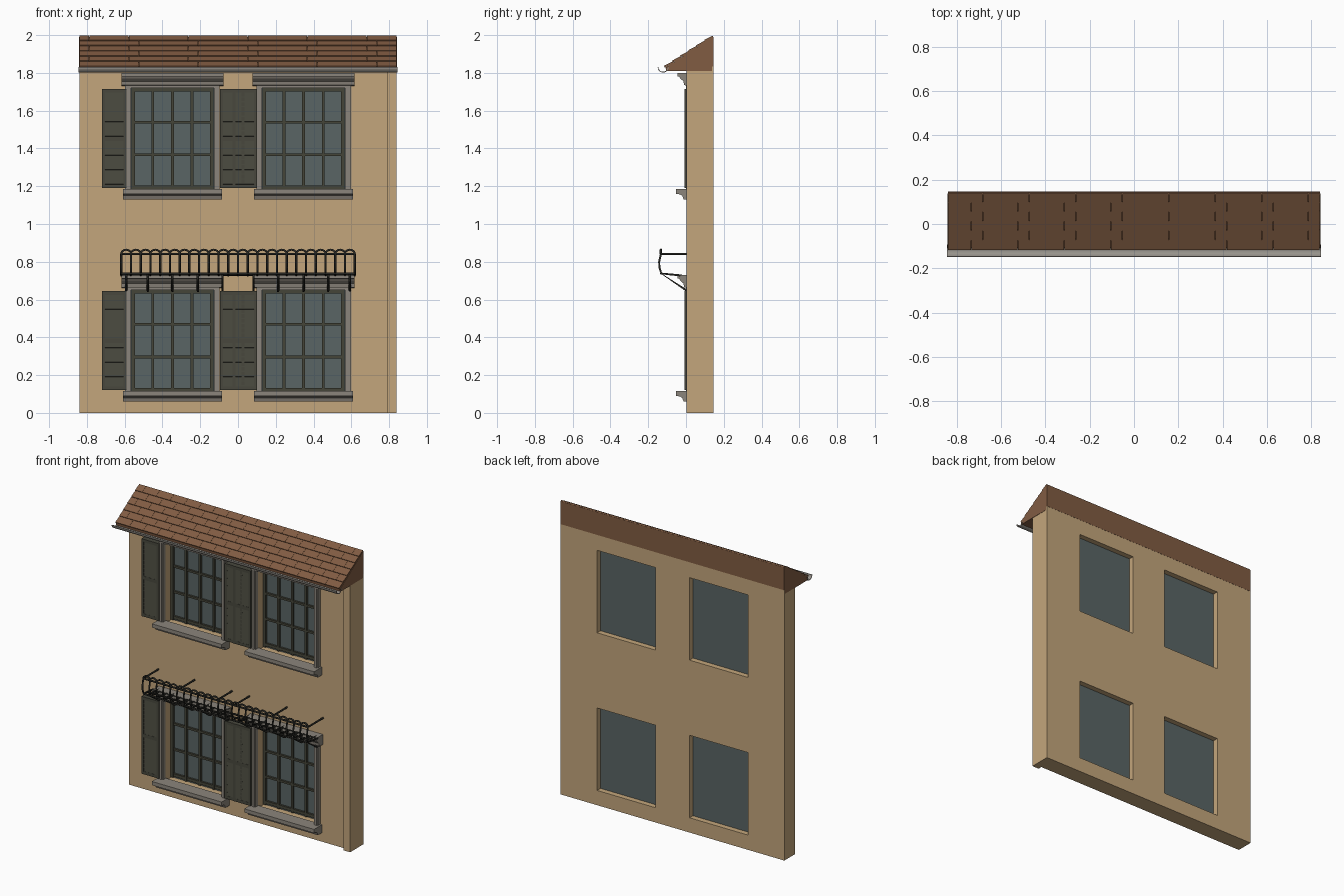
import bpy, bmesh, math
from mathutils import Matrix, Vector

cube = bpy.data.objects.get("Cube")
if cube:
    bpy.data.objects.remove(cube, do_unlink=True)


def material(name, rgb):
    m = bpy.data.materials.new(name)
    m.use_nodes = True
    m.diffuse_color = (*rgb, 1)
    m.node_tree.nodes["Principled BSDF"].inputs["Base Color"].default_value = (*rgb, 1)
    return m


PLASTER = material("tan plaster", (0.55, 0.38, 0.20))
STONE = material("grey stone", (0.26, 0.235, 0.20))
METAL = material("pale grey metal", (0.31, 0.29, 0.26))
TILE = material("brown clay", (0.22, 0.107, 0.055))
GLASS = material("grey glass", (0.10, 0.13, 0.13))
SHUTTER = material("olive shutter paint", (0.065, 0.064, 0.047))
FRAME = material("dark olive paint", (0.06, 0.059, 0.04))
IRON = material("black iron", (0.022, 0.022, 0.018))


def finish(name, bm, mat):
    bmesh.ops.recalc_face_normals(bm, faces=bm.faces)
    me = bpy.data.meshes.new(name)
    bm.to_mesh(me)
    bm.free()
    me.materials.append(mat)
    ob = bpy.data.objects.new(name, me)
    bpy.context.collection.objects.link(ob)


def box(bm, x0, x1, y0, y1, z0, z1, tilt=0):
    """Box between limits, optionally tilted about its own x axis."""
    place = Matrix.Translation(((x0 + x1) / 2, (y0 + y1) / 2, (z0 + z1) / 2))
    size = Matrix.Diagonal((x1 - x0, y1 - y0, z1 - z0, 1))
    bmesh.ops.create_cube(bm, size=1, matrix=place @ Matrix.Rotation(tilt, 4, 'X') @ size)


def extrude_faces(bm, faces, offset):
    ret = bmesh.ops.extrude_face_region(bm, geom=faces, use_keep_orig=True)
    verts = [g for g in ret["geom"] if isinstance(g, bmesh.types.BMVert)]
    bmesh.ops.translate(bm, verts=verts, vec=offset)


def moulding(bm, profile, x0, x1, z=0):
    """Extrude a (y, z) profile along x."""
    face = bm.faces.new([bm.verts.new((x0, py, pz + z)) for py, pz in profile])
    extrude_faces(bm, [face], (x1 - x0, 0, 0))


def rods(name, paths, radius):
    """Round iron bars along point lists, turned into one mesh."""
    cu = bpy.data.curves.new(name, 'CURVE')
    cu.dimensions = '3D'
    cu.bevel_depth = radius
    cu.bevel_resolution = 1
    cu.use_fill_caps = True
    for pts in paths:
        sp = cu.splines.new('POLY')
        sp.points.add(len(pts) - 1)
        for p, co in zip(sp.points, pts):
            p.co = (*co, 1)
    tmp = bpy.data.objects.new(name + "_path", cu)
    bpy.context.collection.objects.link(tmp)
    deps = bpy.context.evaluated_depsgraph_get()
    me = bpy.data.meshes.new_from_object(tmp.evaluated_get(deps))
    bpy.data.objects.remove(tmp, do_unlink=True)
    me.name = name
    me.materials.clear()
    me.materials.append(IRON)
    bpy.context.collection.objects.link(bpy.data.objects.new(name, me))


HALF = 0.84           # half width of the house
FRONT, BACK = 0.03, 0.145
CX = 0.347            # window centre, mirrored
OPEN = 0.219          # half width of an opening
FLOORS = {"lower": 0.0, "upper": 1.07}
SILL, HEAD = 0.115, 0.65

# Wall with four openings
xs = [-HALF, -CX - OPEN, -CX + OPEN, CX - OPEN, CX + OPEN, HALF]
zs = [0, 0.1, 0.66, 1.17, 1.73, 1.835]
bm = bmesh.new()
grid = [[bm.verts.new((x, FRONT, z)) for z in zs] for x in xs]
cells = []
for i in range(5):
    for j in range(5):
        if not (i % 2 and j % 2):
            cells.append(bm.faces.new((grid[i][j], grid[i + 1][j],
                                       grid[i + 1][j + 1], grid[i][j + 1])))
extrude_faces(bm, cells, (0, BACK - FRONT, 0))
finish("wall", bm, PLASTER)

bm = bmesh.new()
box(bm, 0.79, HALF, 0.003, FRONT + 0.002, 0, 1.82)
finish("corner_strip", bm, PLASTER)

# Windows: glass, glazing bars, stone surround, sill and cornice
sill_profile = [(FRONT + 0.005, 0.06), (-0.013, 0.06), (-0.02, 0.08), (-0.033, 0.087),
                (-0.054, 0.09), (-0.054, 0.115), (FRONT + 0.005, 0.115)]
cornice_profile = [(FRONT + 0.005, 0.66), (-0.01, 0.665), (-0.013, 0.685), (-0.03, 0.70),
                   (-0.035, 0.71), (-0.046, 0.712), (-0.046, 0.73), (FRONT + 0.005, 0.73)]
for level, dz in FLOORS.items():
    for side, c in (("left", CX), ("right", -CX)):
        tag = f"{level}_{side}"
        z0, z1 = SILL + dz, HEAD + dz

        bm = bmesh.new()
        box(bm, c - OPEN, c + OPEN, 0.097, 0.108, 0.1 + dz, 0.66 + dz)
        finish(f"{tag}_window_glass", bm, GLASS)

        bm = bmesh.new()
        w = 0.207
        for k in range(5):
            x = c - w + k * w / 2
            t = 0.009 if k in (0, 4) else 0.007
            box(bm, x - t, x + t, 0.082, 0.1, z0 - 0.01, z1)
        for k in range(4):
            z = z0 + 0.008 + k * (z1 - z0 - 0.016) / 3
            t = 0.010 if k in (0, 3) else 0.007
            box(bm, c - w, c + w, 0.084, 0.1, z - t, z + t)
        finish(f"{tag}_window_frame", bm, FRAME)

        bm = bmesh.new()
        for s in (-1, 1):
            for inner, outer, y in ((OPEN, 0.25, 0.006), (0.228, 0.242, 0.0)):
                a, b = sorted((c + s * inner, c + s * outer))
                box(bm, a, b, y, FRONT + 0.005, z0, 0.665 + dz)
        box(bm, c - 0.25, c + 0.25, 0.003, FRONT + 0.005, z1, 0.67 + dz)
        finish(f"{tag}_surround", bm, STONE)

        bm = bmesh.new()
        moulding(bm, sill_profile, c - 0.262, c + 0.262, dz)
        finish(f"{tag}_sill", bm, STONE)
        bm = bmesh.new()
        moulding(bm, cornice_profile, c - 0.27, c + 0.27, dz)
        finish(f"{tag}_cornice", bm, STONE)

    # Louvred shutters, the middle pair overlapping
    for n, (x0, y) in enumerate(((-0.72, 0.002), (-0.095, 0.002), (-0.03, 0))):
        x1 = x0 + 0.13
        bottom, top = 0.12 + dz, 0.645 + dz
        mid = (bottom + top) / 2
        bm = bmesh.new()
        box(bm, x0, x1, y - 0.002, FRONT + 0.002, bottom, top)
        for a in (x0, x1 - 0.016):
            box(bm, a, a + 0.016, y - 0.009, 0.005, bottom, top)
        for z, t in ((bottom + 0.01, 0.01), (mid, 0.012), (top - 0.01, 0.01)):
            box(bm, x0, x1, y - 0.008, 0.005, z - t, z + t)
        step = (mid - bottom - 0.032) / 9
        for start in (bottom + 0.02, mid + 0.012):
            for k in range(9):
                z = start + (k + 0.5) * step
                box(bm, x0 + 0.014, x1 - 0.014, y - 0.006, y - 0.001,
                    z - step / 2, z + step / 2, -0.15)
        finish(f"{level}_shutter_{n + 1}", bm, SHUTTER)

# Flower railing: bulging bars with arched tops
END, BARS = 0.618, 24
step = 2 * END / BARS
bar_x = [-END + k * step for k in range(BARS + 1)]
section = [(-0.03, 0.728), (-0.13, 0.738), (-0.141, 0.77), (-0.142, 0.80), (-0.133, 0.842)]
rods("railing_bars", [[(x, y, z) for y, z in section] for x in bar_x], 0.006)
arches = []
for x in bar_x[:-1]:
    arches.append([(x + step / 2 - step / 2 * math.cos(a), -0.133,
                    0.842 + 0.022 * math.sin(a))
                   for a in (math.pi * k / 8 for k in range(9))])
rods("railing_arches", arches, 0.006)
rods("railing_rails", [[(-END, y, z), (END, y, z)] for y, z in
                       ((-0.133, 0.842), (-0.132, 0.738), (-0.085, 0.733), (-0.04, 0.729))],
     0.006)
rods("railing_arms", [[(s * x, -0.133, 0.842), (s * x, FRONT, 0.842)]
                      for x in (0.065, CX, END) for s in (-1, 1)], 0.006)
rods("railing_braces", [[(s * (CX + d), FRONT, 0.722), (s * (CX + d), -0.132, 0.738),
                         (s * (CX + d), 0.0, 0.65), (s * (CX + d), FRONT, 0.645)]
                        for d in (-0.265, -0.135, 0, 0.13, 0.245) for s in (-1, 1)],
     0.0065)

# Roof body, its ends just covering the wall top
bm = bmesh.new()
moulding(bm, [(-0.105, 1.81), (-0.108, 1.828), (0.138, 1.99), (0.138, 1.81)],
         -HALF - 0.002, HALF + 0.002)
finish("roof_body", bm, TILE)
bm = bmesh.new()
box(bm, -HALF, HALF, 0.136, 0.146, 1.835, 1.99)
finish("roof_back", bm, TILE)

# Staggered roof tiles
eave, ridge = Vector((0, -0.113, 1.83)), Vector((0, 0.142, 1.994))
slope = ridge - eave
angle = math.atan2(slope.z, slope.y)
ROWS, WIDTH = 6, 0.105
bm = bmesh.new()
for r in range(ROWS):
    mid = eave + slope * ((r + 0.5) / ROWS)
    half = slope.length / ROWS / 2
    x = -HALF - (WIDTH / 2 if r % 2 else 0)
    while x < HALF - 0.005:
        a, b = max(x, -HALF), min(x + WIDTH - 0.001, HALF)
        if b > a:
            box(bm, a, b, mid.y - half, mid.y + half, mid.z - 0.004, mid.z + 0.006,
                angle - 0.09)
        x += WIDTH
finish("roof_tiles", bm, TILE)

# Half-round gutter
arc = [math.pi * (1 + k / 10) for k in range(11)]
outer = [(-0.121 + 0.029 * math.cos(a), 1.83 + 0.028 * math.sin(a)) for a in arc]
inner = [(-0.121 + 0.025 * math.cos(a), 1.83 + 0.024 * math.sin(a)) for a in reversed(arc)]
bm = bmesh.new()
moulding(bm, outer + inner, -HALF - 0.004, HALF + 0.004)
finish("gutter", bm, METAL)
